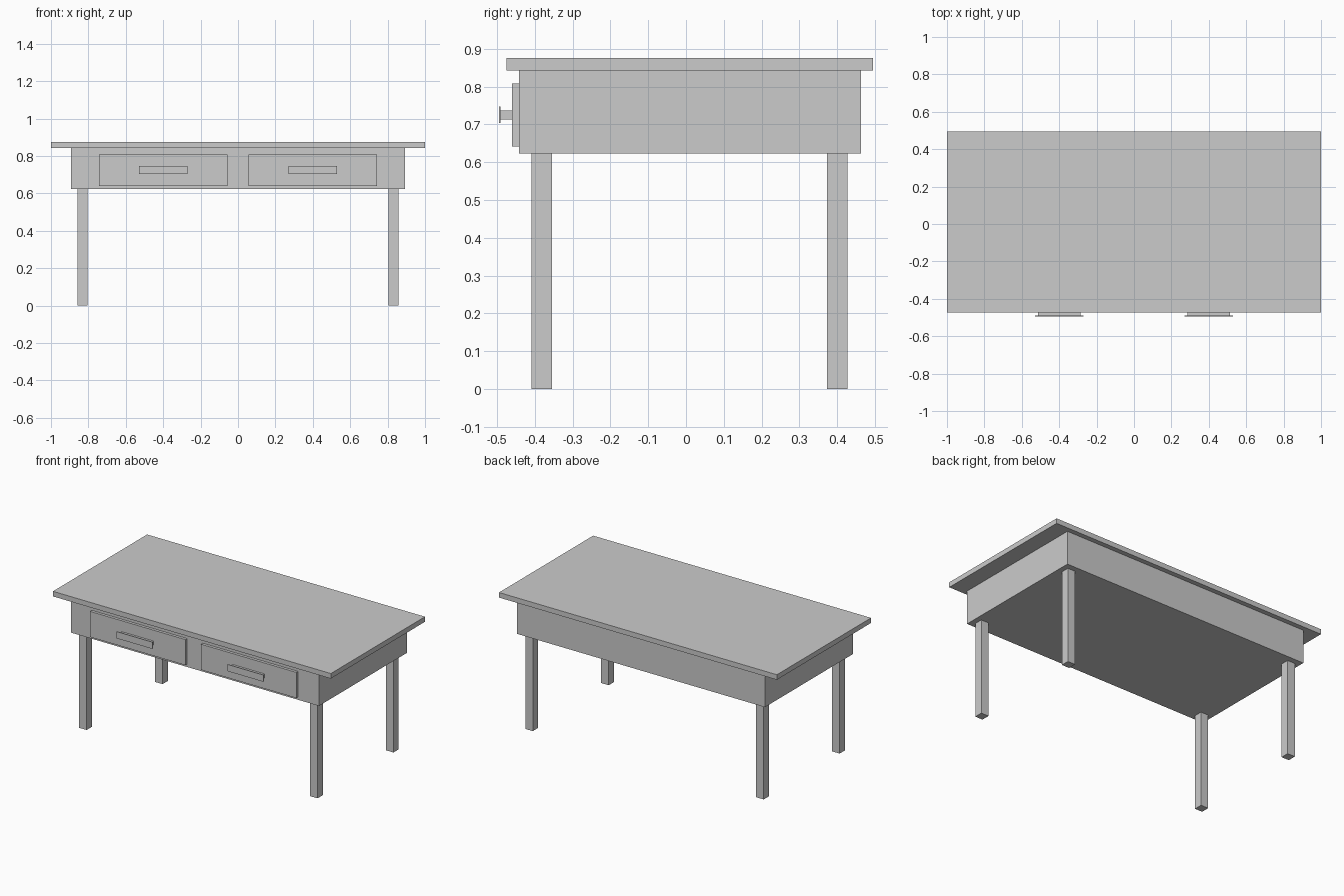
import bpy

if "Cube" in bpy.data.objects:
    bpy.data.objects.remove(bpy.data.objects["Cube"])


def box(name, x, y, z):
    """Axis-aligned box from (min, max) ranges."""
    lo, hi = zip(x, y, z)
    bpy.ops.mesh.primitive_cube_add(size=1, location=[(a + b) / 2 for a, b in zip(lo, hi)])
    ob = bpy.context.object
    ob.name = name
    ob.scale = [b - a for a, b in zip(lo, hi)]
    bpy.ops.object.transform_apply(location=False, rotation=False, scale=True)
    return ob


def pair(name, x, y, z):
    """Left and right copies mirrored across x = 0."""
    box("right_" + name, x, y, z)
    box("left_" + name, (-x[1], -x[0]), y, z)


# Table top and the deep apron body below it
box("table_top", (-1, 1), (-0.474, 0.494), (0.842, 0.875))
box("apron_body", (-0.892, 0.892), (-0.442, 0.463), (0.623, 0.842))

# Legs
pair("front_leg", (0.804, 0.858), (-0.408, -0.354), (0, 0.623))
pair("back_leg", (0.804, 0.858), (0.373, 0.427), (0, 0.623))

# Drawer fronts, handle stems and handle plates
pair("drawer_front", (0.056, 0.742), (-0.460, -0.442), (0.641, 0.808))
pair("handle_stem", (0.285, 0.514), (-0.490, -0.460), (0.713, 0.737))
pair("handle_plate", (0.270, 0.529), (-0.494, -0.490), (0.703, 0.747))
